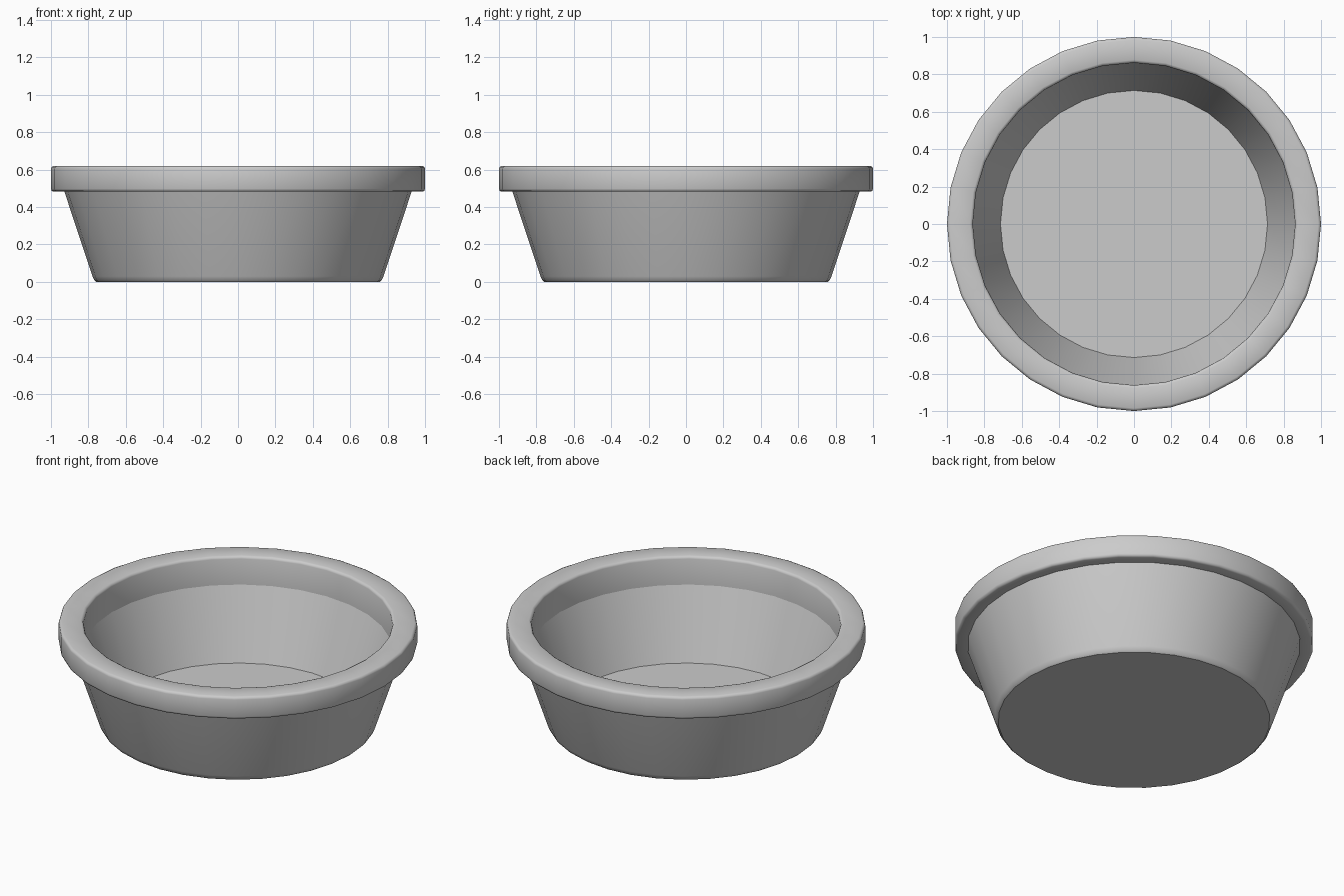
import bpy, bmesh
from math import cos, sin, tau

if "Cube" in bpy.data.objects:
    bpy.data.objects.remove(bpy.data.objects["Cube"])

SEGMENTS = 32

# Profile from outer base to inner floor: (radius, height, sharp ring)
profile = [
    (0.758, 0.0, True),      # base edge
    (0.768, 0.008, False),
    (0.778, 0.03, False),
    (0.928, 0.482, True),    # wall meets rim
    (0.985, 0.482, False),   # rim, rounded corners
    (0.996, 0.487, False),
    (1.0, 0.498, False),
    (1.0, 0.604, False),
    (0.996, 0.615, False),
    (0.985, 0.62, False),
    (0.877, 0.62, False),
    (0.866, 0.615, False),
    (0.862, 0.604, False),
    (0.86, 0.447, True),     # inner lip meets inner wall
    (0.714, 0.032, True),    # floor edge
]


def lathe(name, points):
    bm = bmesh.new()
    rings = [[bm.verts.new((r * cos(tau * i / SEGMENTS), r * sin(tau * i / SEGMENTS), z))
              for i in range(SEGMENTS)] for r, z, _ in points]
    for low, high in zip(rings, rings[1:]):
        for i in range(SEGMENTS):
            j = (i + 1) % SEGMENTS
            bm.faces.new((low[i], low[j], high[j], high[i]))
    bm.faces.new(rings[0][::-1])   # underside
    bm.faces.new(rings[-1])        # inner floor
    for face in bm.faces:
        face.smooth = True
    for ring, (_, _, sharp) in zip(rings, points):
        if sharp:
            for i in range(SEGMENTS):
                bm.edges.get((ring[i], ring[(i + 1) % SEGMENTS])).smooth = False
    mesh = bpy.data.meshes.new(name)
    bm.to_mesh(mesh)
    bm.free()
    obj = bpy.data.objects.new(name, mesh)
    bpy.context.collection.objects.link(obj)
    return obj


# Round tub with a thick rim
lathe("round_tub", profile)
